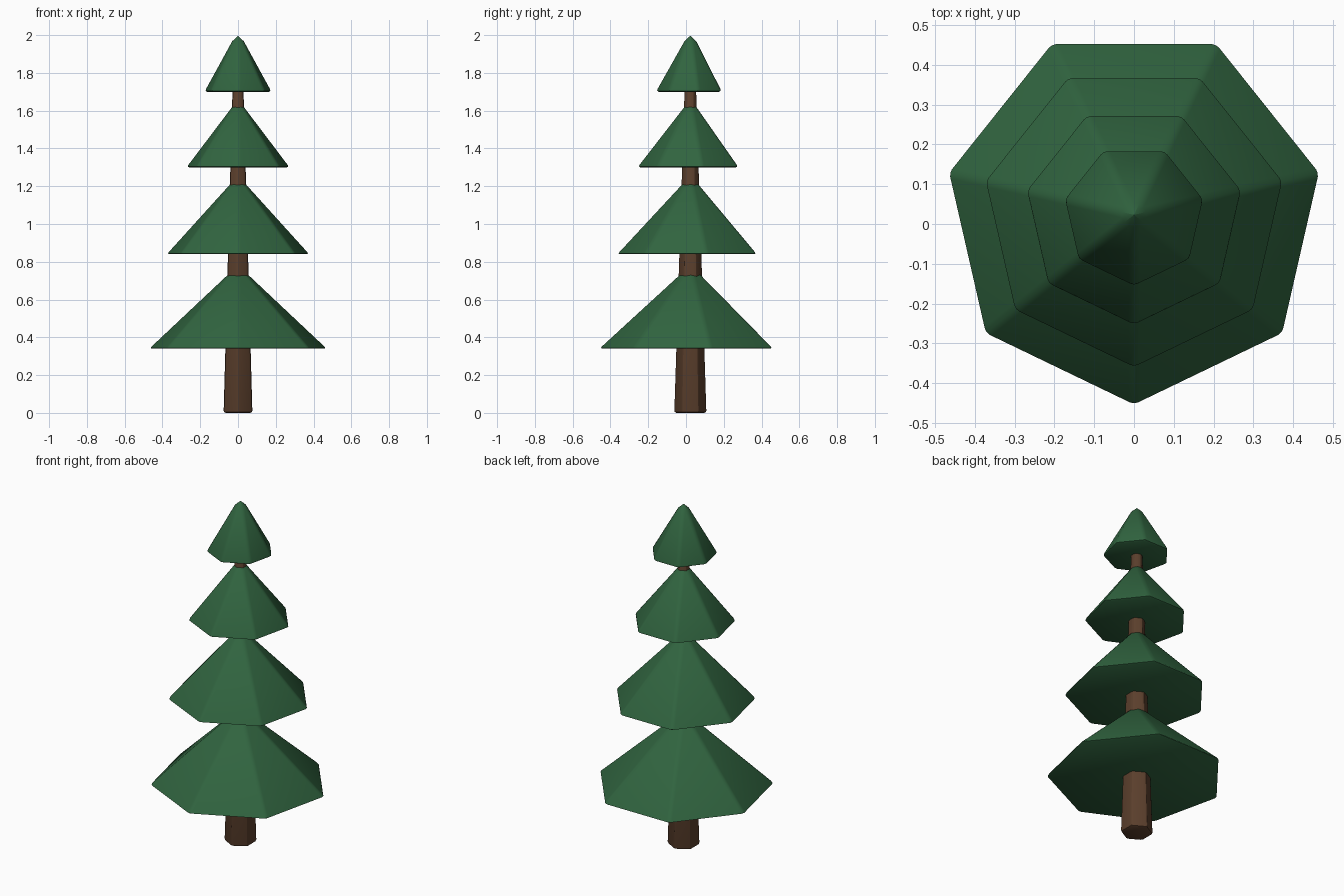
import bpy
import math

cube = bpy.data.objects.get("Cube")
if cube:
    bpy.data.objects.remove(cube, do_unlink=True)

CENTRE_Y = 0.023


def material(name, colour):
    mat = bpy.data.materials.new(name)
    mat.use_nodes = True
    mat.diffuse_color = colour
    mat.node_tree.nodes["Principled BSDF"].inputs["Base Color"].default_value = colour
    return mat


def tapered_part(name, sides, base, top, low, high, bevel, mat):
    """Bevelled cone or tapered prism with one corner towards the front."""
    bpy.ops.mesh.primitive_cone_add(
        vertices=sides, radius1=base, radius2=top, depth=high - low,
        location=(0, CENTRE_Y, (low + high) / 2), rotation=(0, 0, math.pi))
    obj = bpy.context.object
    obj.name = name
    obj.data.materials.append(mat)
    bpy.ops.object.transform_apply(location=False, rotation=True, scale=False)
    mod = obj.modifiers.new("soft_edges", "BEVEL")
    mod.width = bevel
    mod.segments = 2
    mod.limit_method = "NONE"
    bpy.ops.object.modifier_apply(modifier=mod.name)
    bpy.ops.object.shade_smooth_by_angle(angle=math.radians(30))
    return obj


green = material("pine_green", (0.03, 0.127, 0.05, 1))
brown = material("bark_brown", (0.107, 0.051, 0.026, 1))

# Hexagonal trunk running up into the top tier
tapered_part("trunk", 6, 0.088, 0.03, 0, 1.82, 0.012, brown)

# Foliage tiers: name, radius, base height, apex height
tiers = [
    ("bottom_foliage", 0.485, 0.34, 0.785),
    ("lower_foliage", 0.39, 0.84, 1.26),
    ("upper_foliage", 0.283, 1.30, 1.665),
    ("top_foliage", 0.185, 1.70, 2.03),
]
for name, radius, low, apex in tiers:
    tapered_part(name, 7, radius, 0, low, apex, 0.015, green)
